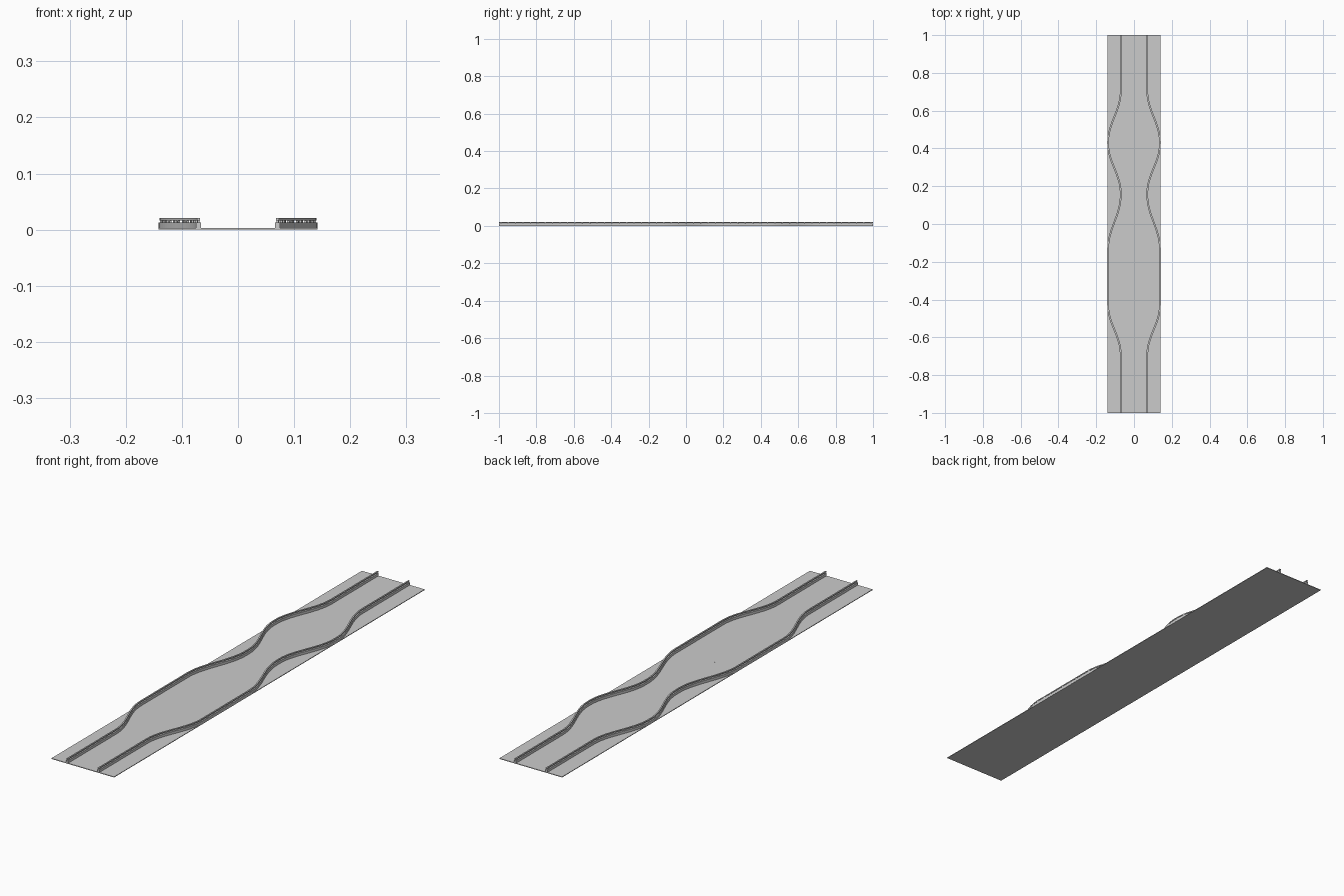
import bpy, bmesh, math
from mathutils import Vector, Matrix

if "Cube" in bpy.data.objects:
    bpy.data.objects.remove(bpy.data.objects["Cube"])

# Half-width of the roadway at key stations along y
KEYS = [(-1, .0705), (-.69, .0705), (-.43, .1372), (-.13, .1372), (.15, .0705),
        (.165, .0705), (.425, .1372), (.435, .1372), (.70, .0705), (1, .0705)]


def half_width(y):
    for (y0, a), (y1, b) in zip(KEYS, KEYS[1:]):
        if y <= y1:
            t = (y - y0) / (y1 - y0)
            return a + (b - a) * (0.5 - 0.5 * math.cos(math.pi * t))
    return KEYS[-1][1]


def normal(y):
    slope = (half_width(min(y + .002, 1)) - half_width(max(y - .002, -1))) / .004
    return Vector((1, -slope, 0)).normalized()


def finish(name, bm):
    bmesh.ops.recalc_face_normals(bm, faces=bm.faces)
    me = bpy.data.meshes.new(name)
    bm.to_mesh(me)
    bm.free()
    ob = bpy.data.objects.new(name, me)
    bpy.context.collection.objects.link(ob)
    return ob


def mirror(ob):
    ob.modifiers.new("mirror", 'MIRROR').use_axis[0] = True


def add_box(bm, centre, size, angle=0):
    m = (Matrix.Translation(centre) @ Matrix.Rotation(angle, 4, 'Z')
         @ Matrix.Diagonal((*size, 1)))
    bmesh.ops.create_cube(bm, size=1, matrix=m)


def sweep(name, profile, steps=160):
    """Sweep a (offset, height) profile along the wavy road edge."""
    bm = bmesh.new()
    rings = []
    for i in range(steps + 1):
        y = -1 + 2 * i / steps
        n, c = normal(y), Vector((half_width(y), y, 0))
        rings.append([bm.verts.new(c + n * o + Vector((0, 0, z))) for o, z in profile])
    k = len(profile)
    for a, b in zip(rings, rings[1:]):
        for j in range(k):
            bm.faces.new((a[j], a[(j + 1) % k], b[(j + 1) % k], b[j]))
    bm.faces.new(rings[0])
    bm.faces.new(rings[-1])
    mirror(finish(name, bm))


def rect(w, z0, z1):
    return [(-w / 2, z0), (w / 2, z0), (w / 2, z1), (-w / 2, z1)]


# Road deck
bm = bmesh.new()
add_box(bm, (0, 0, .0013), (.283, 2, .0026))
finish("road_deck", bm)

# Parapet walls and handrails
sweep("parapet_wall", rect(.009, .0006, .0130))
sweep("handrail", rect(.0055, .0163, .0205))

# Short posts between wall and handrail
bm = bmesh.new()
for i in range(51):
    y = -.99 + 1.98 * i / 50
    n = normal(y)
    add_box(bm, (half_width(y), y, .0147), (.004, .006, .0045), math.atan2(n.y, n.x))
mirror(finish("handrail_posts", bm))

# Two small studs in the deck
bm = bmesh.new()
add_box(bm, (.029, -.145, .0024), (.003, .003, .0016))
mirror(finish("deck_studs", bm))
